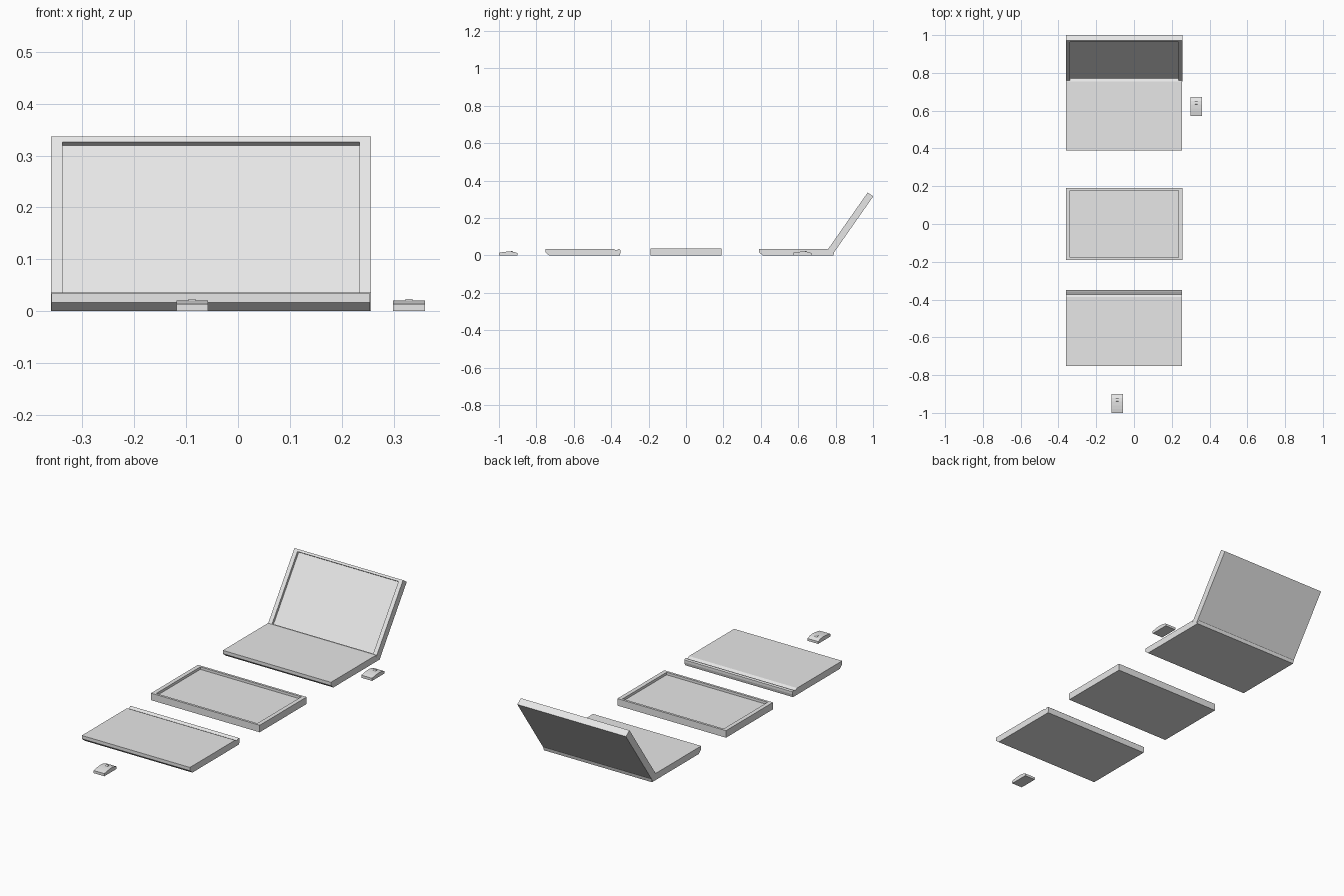
import bpy, bmesh, math
from mathutils import Matrix, Vector

if "Cube" in bpy.data.objects:
    bpy.data.objects.remove(bpy.data.objects["Cube"])

grey = bpy.data.materials.new("light grey")
grey.diffuse_color = (0.8, 0.8, 0.8, 1)
grey.use_nodes = True
grey.node_tree.nodes["Principled BSDF"].inputs["Base Color"].default_value = grey.diffuse_color


def finish(name, bm, matrix):
    bmesh.ops.recalc_face_normals(bm, faces=bm.faces)
    mesh = bpy.data.meshes.new(name)
    bm.to_mesh(mesh)
    bm.free()
    mesh.materials.append(grey)
    ob = bpy.data.objects.new(name, mesh)
    ob.matrix_world = matrix
    bpy.context.collection.objects.link(ob)
    return ob


def extrude_profile(name, profile, x0, x1, matrix):
    """Sweep a closed (y, z) outline along x."""
    bm = bmesh.new()
    face = bm.faces.new([bm.verts.new((x0, y, z)) for y, z in profile])
    ext = bmesh.ops.extrude_face_region(bm, geom=[face])["geom"]
    verts = [v for v in ext if isinstance(v, bmesh.types.BMVert)]
    bmesh.ops.translate(bm, verts=verts, vec=(x1 - x0, 0, 0))
    return finish(name, bm, matrix)


# Screen panel: box with a shallow recess, lower inner edge at the origin
W, L, T, DEPTH = 0.616, 0.38, 0.036, 0.013
BX, BY = 0.0215, 0.012


def screen(name, matrix):
    bm = bmesh.new()

    def loop(bx, by, z):
        x, y0, y1 = W / 2 - bx, by, L - by
        return [bm.verts.new(p) for p in
                ((-x, y0, z), (x, y0, z), (x, y1, z), (-x, y1, z))]

    loops = [loop(0, 0, -T), loop(0, 0, 0), loop(BX, BY, 0), loop(BX, BY, -DEPTH)]
    for a, b in zip(loops, loops[1:]):
        for i in range(4):
            j = (i + 1) % 4
            bm.faces.new((a[i], a[j], b[j], b[i]))
    bm.faces.new(loops[0])
    bm.faces.new(loops[-1])
    return finish(name, bm, matrix)


# Keyboard base: undercut front edge and hinge groove near the back
BASE = [(0.02, 0), (0.398, 0), (0.402, 0.016), (0.402, 0.029), (0.396, 0.034),
        (0.391, 0.034), (0.379, 0.027), (0.365, 0.034), (0, 0.034), (0, 0.017)]


def base(name, y):
    return extrude_profile(name, BASE, -0.359, 0.254, Matrix.Translation((0, y, 0)))


# Mouse: low humped body with a scroll wheel
MOUSE = [(-0.05, 0), (0.05, 0), (0.05, 0.012), (0.03, 0.019), (0.01, 0.021),
         (-0.01, 0.02), (-0.03, 0.0175), (-0.05, 0.0135)]


def mouse(name, x, y):
    place = Matrix.Translation((x, y, 0))
    extrude_profile(name + "_body", MOUSE, -0.0305, 0.0305, place)
    wheel = [(0.018 + 0.011 * math.cos(a), 0.0125 + 0.011 * math.sin(a))
             for a in (math.tau * i / 12 for i in range(12))]
    extrude_profile(name + "_wheel", wheel, -0.0065, 0.0065, place)


# Separate parts laid out in front
CX = -0.052
base("loose_keyboard_base", -0.752)
screen("loose_screen", Matrix.Translation((CX, -L / 2, T)))
mouse("front_mouse", -0.0885, -0.95)

# Assembled laptop with open screen
base("laptop_keyboard_base", 0.39)
screen("laptop_screen", Matrix.Translation((CX, 0.7535, 0.025))
       @ Matrix.Rotation(math.radians(55), 4, 'X'))
mouse("side_mouse", 0.3295, 0.622)
